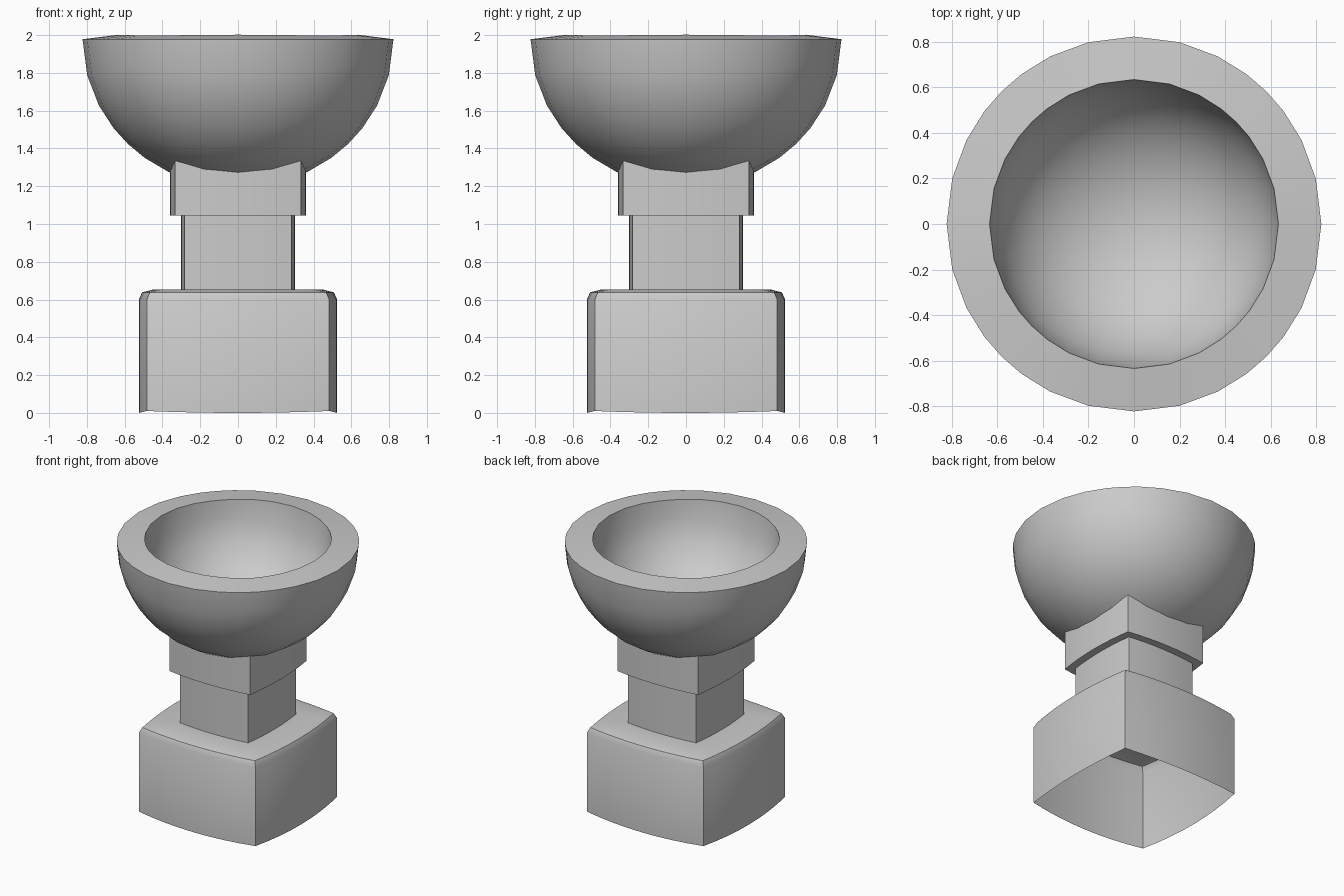
import bpy, bmesh, math

if "Cube" in bpy.data.objects:
    bpy.data.objects.remove(bpy.data.objects["Cube"])


def finish(name, bm):
    me = bpy.data.meshes.new(name)
    bm.to_mesh(me)
    bm.free()
    ob = bpy.data.objects.new(name, me)
    bpy.context.collection.objects.link(ob)
    bpy.ops.object.select_all(action='DESELECT')
    ob.select_set(True)
    bpy.context.view_layer.objects.active = ob
    bpy.ops.object.shade_smooth_by_angle(angle=math.radians(30))
    return ob


def bulged_square(mid, corner, z, seg=8):
    """Square outline whose sides bow outwards from corner to mid."""
    pts = []
    for k in range(4):
        c, s = round(math.cos(k * math.pi / 2)), round(math.sin(k * math.pi / 2))
        for i in range(seg):
            t = -1 + 2 * i / seg
            x, y = mid - (mid - corner) * t * t, corner * t
            pts.append((c * x - s * y, s * x + c * y, z - 0.01 * (t * t if z == 0 else 0)
                        + (0.02 * t * t if z == 0 else 0)))
    return pts


# stepped pedestal: open base, rounded shoulder, column, collar
bm = bmesh.new()
rings = [(.525, .483, 0), (.525, .483, .60), (.508, .466, .638), (.45, .41, .653),
         (.303, .283, .653), (.303, .283, 1.045), (.36, .333, 1.045), (.36, .333, 1.35)]
loops = [[bm.verts.new(p) for p in bulged_square(*r)] for r in rings]
for a, b in zip(loops, loops[1:]):
    n = len(a)
    for i in range(n):
        j = (i + 1) % n
        bm.faces.new((a[i], a[j], b[j], b[i]))
# base ceiling seen from below
bm.faces.new(loops[4])
finish("pedestal", bm)

# bowl: lower half of a cube-sphere with inward thickness
bm = bmesh.new()
bmesh.ops.create_cube(bm, size=2)
bmesh.ops.subdivide_edges(bm, edges=bm.edges[:], cuts=7, use_grid_fill=True)
for v in bm.verts:
    # keep the grid planar before projecting to the sphere
    v.co = v.co.normalized()
bmesh.ops.delete(bm, geom=[v for v in bm.verts if v.co.z > 1e-4], context='VERTS')
for v in bm.verts:
    v.co = (v.co.x * .823, v.co.y * .823, 1.978 + v.co.z * .785)
bmesh.ops.recalc_face_normals(bm, faces=bm.faces[:])
if sum(f.normal.z for f in bm.faces) > 0:
    bmesh.ops.reverse_faces(bm, faces=bm.faces[:])
bowl = finish("bowl", bm)
mod = bowl.modifiers.new("thickness", 'SOLIDIFY')
mod.thickness = .19
mod.offset = -1
bpy.ops.object.modifier_apply(modifier=mod.name)
bpy.ops.object.shade_smooth_by_angle(angle=math.radians(30))
